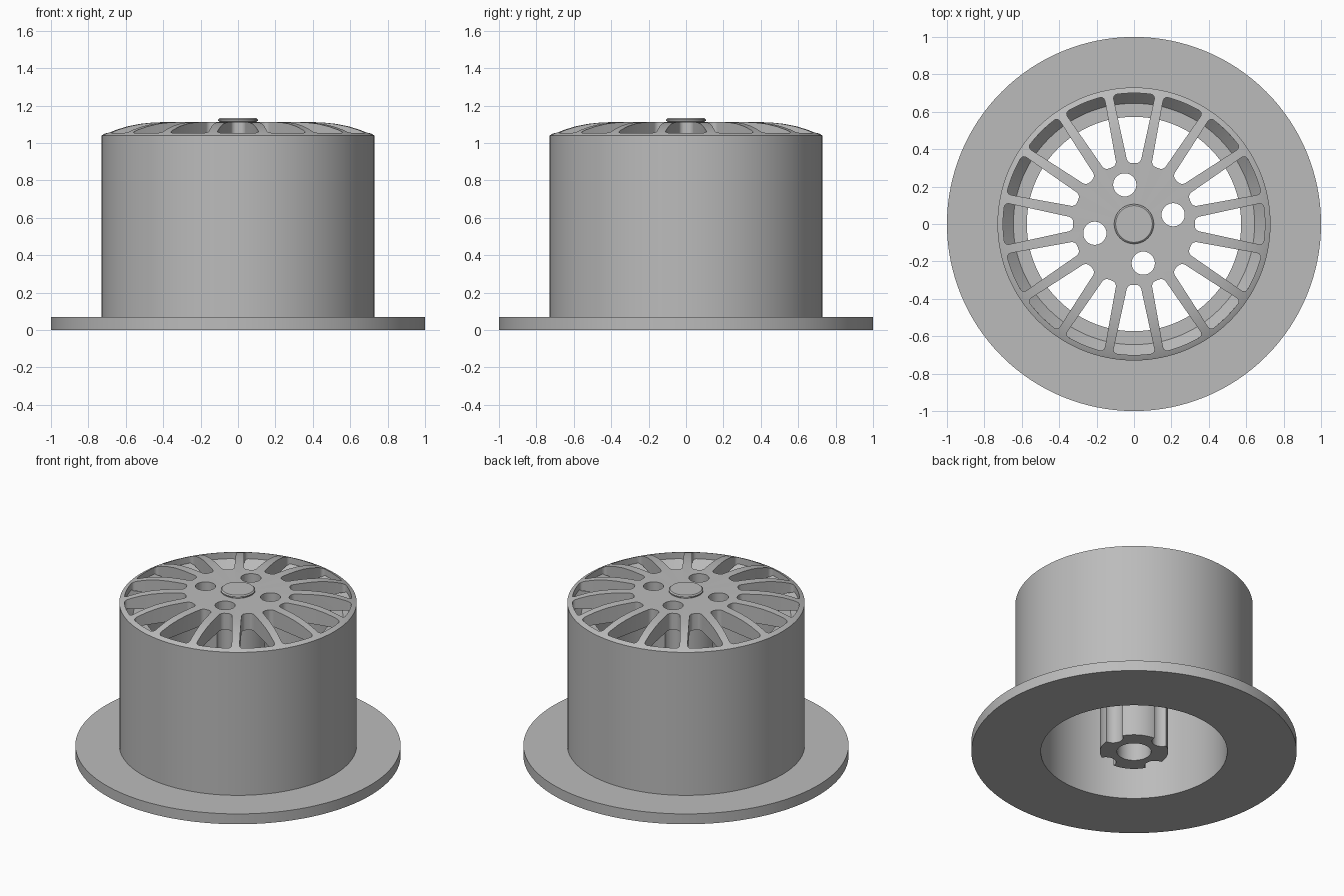
import bpy, bmesh, math
from mathutils import Matrix, Vector

if "Cube" in bpy.data.objects:
    bpy.data.objects.remove(bpy.data.objects["Cube"])

SEGMENTS = 128
SPOKES = 16

grey = bpy.data.materials.new("plain_grey")
grey.use_nodes = True
colour = (0.5, 0.5, 0.5, 1)
grey.diffuse_color = colour
grey.node_tree.nodes["Principled BSDF"].inputs["Base Color"].default_value = colour


def make_object(name, bm):
    bmesh.ops.recalc_face_normals(bm, faces=bm.faces)
    mesh = bpy.data.meshes.new(name)
    bm.to_mesh(mesh)
    bm.free()
    mesh.materials.append(grey)
    obj = bpy.data.objects.new(name, mesh)
    bpy.context.collection.objects.link(obj)
    return obj


def lathe(name, profile, closed=True):
    """Revolve (radius, height) points around the z axis."""
    bm = bmesh.new()
    verts = [bm.verts.new((r, 0, z)) for r, z in profile]
    edges = [bm.edges.new(pair) for pair in zip(verts, verts[1:])]
    if closed:
        edges.append(bm.edges.new((verts[-1], verts[0])))
    bmesh.ops.spin(bm, geom=verts + edges, cent=(0, 0, 0), axis=(0, 0, 1),
                   angle=math.tau, steps=SEGMENTS, use_merge=True)
    bmesh.ops.remove_doubles(bm, verts=bm.verts, dist=1e-5)
    return make_object(name, bm)


def add_window(bm, angle):
    """Add one wedge-shaped prism with rounded corners."""
    tip, outer, low, high = 0.325, 0.70, 0.9, 1.3
    spread = 0.163
    arc = [spread * (i / 4 - 1) for i in range(9)]
    plan = [(tip, 0.034), (tip, -0.034)]
    plan += [(outer * math.cos(a), outer * math.sin(a)) for a in arc]
    turn = Matrix.Rotation(angle, 3, 'Z')
    rings = [[bm.verts.new(turn @ Vector((x, y, z))) for x, y in plan] for z in (low, high)]
    count = len(plan)
    bm.faces.new(rings[0][::-1])
    bm.faces.new(rings[1])
    for i in range(count):
        j = (i + 1) % count
        bm.faces.new((rings[0][i], rings[0][j], rings[1][j], rings[1][i]))
    corners = [bm.edges.get((rings[0][i], rings[1][i])) for i in (0, 1, 2, count - 1)]
    bmesh.ops.bevel(bm, geom=corners, offset=0.024, offset_type='OFFSET',
                    segments=5, profile=0.5, affect='EDGES')


def cut(obj, cutter):
    mod = obj.modifiers.new("cut", 'BOOLEAN')
    mod.operation = 'DIFFERENCE'
    mod.solver = 'EXACT'
    mod.object = cutter
    bpy.context.view_layer.objects.active = obj
    bpy.ops.object.modifier_apply(modifier=mod.name)


# Barrel with base flange and a stepped seat under the wheel face
barrel = lathe("barrel_and_flange", [
    (0.573, 0), (1, 0), (1, 0.07), (0.73, 0.07), (0.73, 1.01),
    (0.70, 1.01), (0.645, 0.95), (0.573, 0.95)])

# Domed wheel face
face = lathe("spoked_face", [
    (0, 1.0), (0.73, 1.0), (0.73, 1.04), (0.715, 1.048), (0.66, 1.07),
    (0.60, 1.088), (0.53, 1.102), (0.46, 1.109), (0.38, 1.112), (0, 1.112)], closed=False)

# Hollow hub column
hub = lathe("hub_column", [(0.105, 0), (0.21, 0), (0.21, 1.01), (0.105, 1.01)])

# Centre cap
cap = lathe("centre_cap", [
    (0, 1.10), (0.098, 1.10), (0.098, 1.114), (0.106, 1.118),
    (0.106, 1.126), (0.098, 1.133), (0, 1.133)], closed=False)

# Cutters for spoke windows and bolt holes
bm = bmesh.new()
for i in range(SPOKES):
    add_window(bm, i * math.tau / SPOKES)
windows = make_object("window_cutter", bm)

bm = bmesh.new()
for i in range(4):
    angle = math.radians(13.3) + i * math.pi / 2
    place = Matrix.Translation((0.215 * math.cos(angle), 0.215 * math.sin(angle), 0.6))
    bmesh.ops.create_cone(bm, cap_ends=True, segments=40, radius1=0.062, radius2=0.062,
                          depth=1.6, matrix=place)
bolts = make_object("bolt_hole_cutter", bm)

cut(face, windows)
cut(face, bolts)
cut(hub, bolts)
for cutter in (windows, bolts):
    bpy.data.objects.remove(cutter)

# Smooth shading with sharp edges kept
bpy.ops.object.select_all(action='DESELECT')
for obj in (barrel, face, hub, cap):
    obj.select_set(True)
bpy.context.view_layer.objects.active = barrel
bpy.ops.object.shade_smooth_by_angle(angle=math.radians(25))
